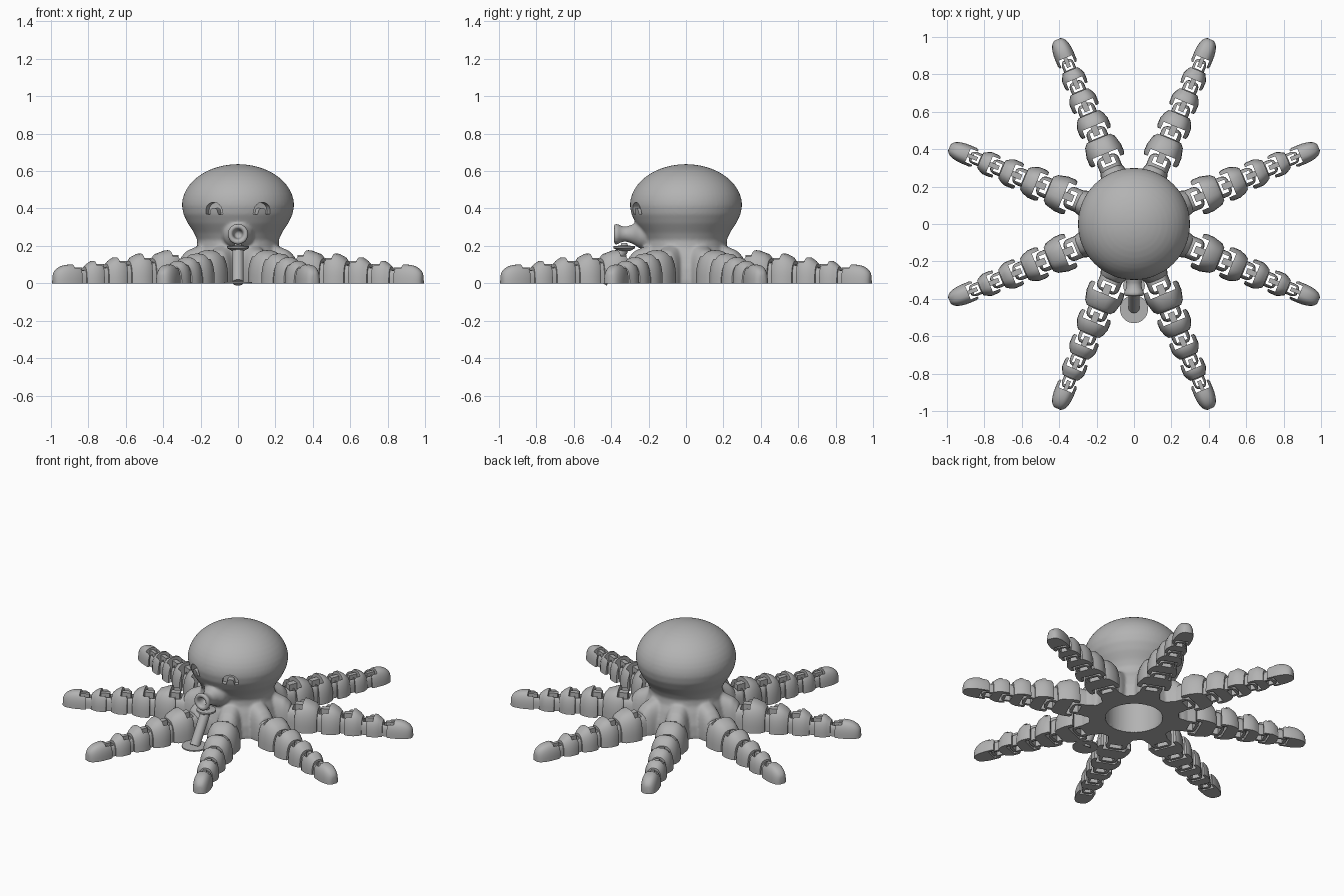
import bpy, bmesh, math
from mathutils import Matrix, Vector

cube = bpy.data.objects.get("Cube")
if cube:
    bpy.data.objects.remove(cube)

grey = bpy.data.materials.new("plain_grey")
grey.use_nodes = True
grey.diffuse_color = (0.45, 0.45, 0.45, 1)
grey.node_tree.nodes["Principled BSDF"].inputs["Base Color"].default_value = (0.45, 0.45, 0.45, 1)


def add_object(name, bm):
    bmesh.ops.recalc_face_normals(bm, faces=bm.faces)
    mesh = bpy.data.meshes.new(name)
    bm.to_mesh(mesh)
    bm.free()
    mesh.materials.append(grey)
    obj = bpy.data.objects.new(name, mesh)
    bpy.context.collection.objects.link(obj)
    return obj


def skin(bm, rings, cap=True):
    """Join a row of closed vertex rings with quads."""
    rows = [[bm.verts.new(p) for p in ring] for ring in rings]
    n = len(rows[0])
    for a, b in zip(rows, rows[1:]):
        for i in range(n):
            bm.faces.new((a[i], a[(i + 1) % n], b[(i + 1) % n], b[i]))
    if cap:
        bm.faces.new(rows[0])
        bm.faces.new(rows[-1])


def arch_loft(name, stations, n=20, power=0.75):
    """Loft flat-bottomed arches; each station is (distance, half width, height)."""
    rings = []
    for x, w, h in stations:
        ring = []
        for i in range(n + 1):
            c, s = math.cos(math.pi * i / n), abs(math.sin(math.pi * i / n))
            s = 0 if i in (0, n) else s
            ring.append((x, math.copysign(w * abs(c) ** power, c), h * s ** power))
        rings.append(ring)
    bm = bmesh.new()
    skin(bm, rings)
    return add_object(name, bm)


def lathe(name, profile, n=48, cap=True):
    """Revolve (radius, height) points about z."""
    bm = bmesh.new()
    skin(bm, [[(r * math.cos(2 * math.pi * i / n), r * math.sin(2 * math.pi * i / n), z)
               for i in range(n)] for r, z in profile], cap)
    return add_object(name, bm)


def box(name, x0, x1, y, z0, z1):
    bm = bmesh.new()
    bmesh.ops.create_cube(bm, size=1)
    bm.transform(Matrix.Translation(((x0 + x1) / 2, 0, (z0 + z1) / 2))
                 @ Matrix.Diagonal((x1 - x0, 2 * y, z1 - z0, 1)))
    return add_object(name, bm)


def bake(obj):
    deps = bpy.context.evaluated_depsgraph_get()
    mesh = bpy.data.meshes.new_from_object(obj.evaluated_get(deps))
    obj.modifiers.clear()
    obj.data = mesh


def cut(obj, cutter):
    mod = obj.modifiers.new("cut", 'BOOLEAN')
    mod.operation, mod.solver, mod.object = 'DIFFERENCE', 'EXACT', cutter
    bake(obj)
    bpy.data.objects.remove(cutter)


def join(name, objs):
    bm = bmesh.new()
    for o in objs:
        o.data.transform(o.matrix_basis)
        bm.from_mesh(o.data)
        bpy.data.objects.remove(o)
    return add_object(name, bm)


def smooth(obj, angle=40):
    bpy.ops.object.select_all(action='DESELECT')
    obj.select_set(True)
    bpy.context.view_layer.objects.active = obj
    bpy.ops.object.shade_smooth_by_angle(angle=math.radians(angle))


def loop(joint, w, h):
    """Rounded link with a hole, centred on a joint."""
    reach, steps = 0.036, 6
    stations = [(joint - 0.065, w, h)]
    for i in range(steps):
        a = math.pi / 2 * i / steps
        stations.append((joint + reach * math.sin(a), w * math.cos(a) ** 0.6,
                         h * (0.75 + 0.25 * math.cos(a))))
    link = arch_loft("link", stations, power=0.6)
    cut(link, box("cutter", joint - 0.02, joint + 0.017, w * 0.62, -0.1, 0.4))
    return link


# Arm links: joint radii, half widths and heights
joints = [0.36, 0.52, 0.66, 0.79, 0.915, 1.07]
widths = [0.1, 0.088, 0.075, 0.064, 0.054]
heights = [0.178, 0.16, 0.14, 0.12, 0.1]
parts = [loop(joints[0], 0.062, 0.13)]
for k in range(5):
    r0, r1, w, h = joints[k], joints[k + 1], widths[k], heights[k]
    if k < 4:
        end = r1 - 0.025
        stations = [(r0 + 0.005, w * 0.92, h * 0.95), (r0 + 0.018, w, h), (r0 + 0.06, w, h * 0.99),
                    (end - 0.02, w * 0.86, h * 0.88), (end, w * 0.68, h * 0.74)]
    else:
        stations = [(r0 + 0.005, w * 0.92, h * 0.95), (r0 + 0.018, w, h)]
        for i in range(9):
            a = math.pi / 2 * i / 9
            stations.append((r0 + 0.06 + (r1 - r0 - 0.06) * math.sin(a),
                             w * math.cos(a) ** 0.7, 0.03 + (h - 0.03) * math.cos(a) ** 0.9))
    body = arch_loft("segment", stations)
    cut(body, box("cutter", r0 - 0.05, r0 + 0.046, w * 0.72, -0.1, 0.4))
    parts += [body, box("tongue", r0 - 0.008, r0 + 0.06, w * 0.2, h * 0.2, h * 0.85)]
    if k < 4:
        parts.append(loop(r1, widths[k + 1] * 0.64, heights[k + 1] * 0.72))
arm = join("arm_1", parts)
smooth(arm, 35)
for k in range(8):
    limb = arm if k == 0 else bpy.data.objects.new(f"arm_{k + 1}", arm.data)
    if k:
        bpy.context.collection.objects.link(limb)
    limb.rotation_euler.z = math.radians(22.5 + 45 * k)

# Hollow head and skirt
outer = [(0.27, 0), (0.262, 0.08), (0.24, 0.15), (0.222, 0.19), (0.217, 0.23), (0.235, 0.27),
         (0.268, 0.32), (0.292, 0.37), (0.3, 0.415)]
dome = [(0.3 * math.cos(a), 0.415 + 0.222 * math.sin(a))
        for a in (math.pi / 2 * i / 12 for i in range(1, 12))]
inner = [(0.17 * math.cos(a), 0.2 + 0.2 * math.sin(a))
         for a in (math.pi / 2 * i / 10 for i in range(9, -1, -1))]
shell = lathe("shell", outer + dome + [(0.004, 0.637)], 64)
cut(shell, lathe("cutter", [(0.004, 0.4)] + inner + [(0.17, -0.1)]))
pieces = [shell]

# Stubs where the arms begin
for k in range(8):
    stub = arch_loft("stub", [(0.19, 0.085, 0.215), (0.24, 0.08, 0.195),
                              (0.29, 0.072, 0.175), (0.325, 0.06, 0.14)])
    stub.rotation_euler.z = math.radians(22.5 + 45 * k)
    stub.matrix_basis = Matrix.Rotation(math.radians(22.5 + 45 * k), 4, 'Z')
    pieces.append(stub)

# Trumpet mouth, revolved then turned to the front
mouth = lathe("mouth", [(0.09, 0.19), (0.075, 0.25), (0.052, 0.285), (0.04, 0.32), (0.043, 0.345),
                        (0.056, 0.368), (0.056, 0.38), (0.048, 0.386), (0.03, 0.383),
                        (0.026, 0.36), (0.022, 0.325)], 40)
mouth.matrix_basis = Matrix.Translation((0, 0, 0.263)) @ Matrix.Rotation(math.pi / 2, 4, 'X')
pieces.append(mouth)

# Blend head, stubs and mouth into one skin
head = join("head", pieces)
remesh = head.modifiers.new("blend", 'REMESH')
remesh.mode, remesh.voxel_size = 'VOXEL', 0.008
soften = head.modifiers.new("soften", 'SMOOTH')
soften.factor, soften.iterations = 0.5, 8
bake(head)
for v in head.data.vertices:
    if v.co.z < 0.006:
        v.co.z = 0

# Smiling eyes: crescent recesses
for side in (-1, 1):
    n = 14
    rim = [(0.05 * math.cos(math.pi * i / n), 0.05 * math.sin(math.pi * i / n)) for i in range(n + 1)]
    lid = [(0.025 * math.cos(math.pi * i / n), 0.024 * math.sin(math.pi * i / n) - 0.004)
           for i in range(n, -1, -1)]
    shape = [(x, z - 0.012 * (abs(x) > 0.02) * (z < 0.012)) for x, z in rim + lid]
    bm = bmesh.new()
    skin(bm, [[(x, y, z) for x, z in shape] for y in (-0.4, -0.255)])
    eye = add_object("eye_cutter", bm)
    eye.data.transform(Matrix.Translation((0, 0, 0.383)))
    eye.data.transform(Matrix.Rotation(side * math.radians(26), 4, 'Z'))
    cut(head, eye)
smooth(head, 50)

# Leaning prop under the mouth
foot = lathe("prop_foot", [(0.075, 0), (0.075, 0.008)], 40)
foot.location = (0, -0.455, 0)
low, high = Vector((0, -0.45, 0.004)), Vector((0, -0.335, 0.185))
post = lathe("prop_post", [(0.03, 0), (0.03, (high - low).length)], 24)
post.matrix_basis = Matrix.Translation(low) @ (high - low).to_track_quat('Z', 'Y').to_matrix().to_4x4()
plate = lathe("prop_plate", [(0.03, 0.172), (0.058, 0.188), (0.058, 0.198), (0.02, 0.202), (0.015, 0.215)], 32)
plate.location = (0, -0.33, 0)
for obj in (foot, post, plate):
    smooth(obj)
